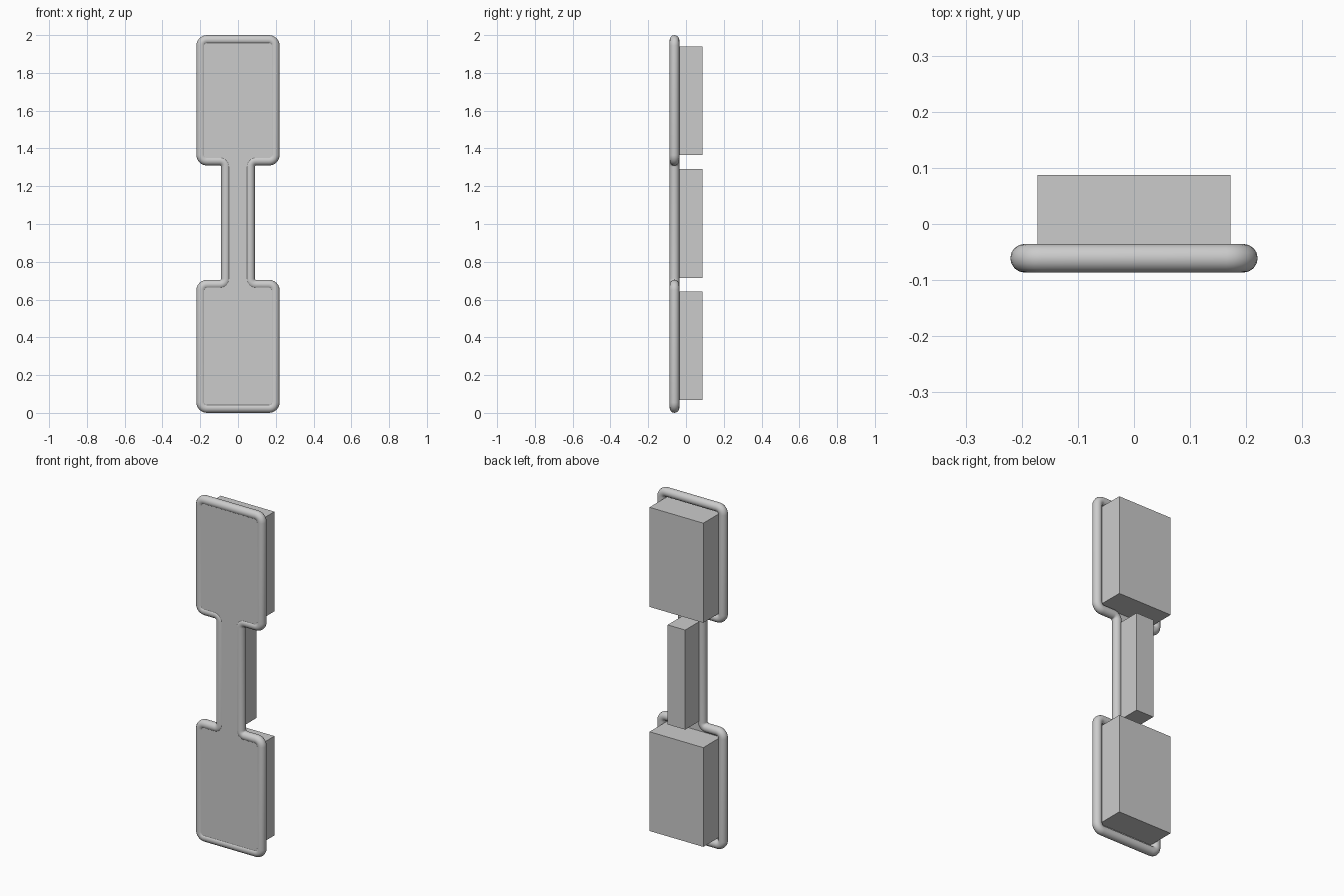
import bpy, bmesh, math
from mathutils import Vector

if "Cube" in bpy.data.objects:
    bpy.data.objects.remove(bpy.data.objects["Cube"])

TUBE_R = 0.0255
TUBE_Y = -0.061
BACK_Y = 0.0875


def finish(name, bm, smooth=False):
    bmesh.ops.recalc_face_normals(bm, faces=bm.faces)
    me = bpy.data.meshes.new(name)
    bm.to_mesh(me)
    bm.free()
    ob = bpy.data.objects.new(name, me)
    bpy.context.collection.objects.link(ob)
    if smooth:
        for p in me.polygons:
            p.use_smooth = True
    return ob


def box(name, hx, y0, y1, z0, z1):
    bm = bmesh.new()
    bmesh.ops.create_cube(bm, size=1)
    for v in bm.verts:
        v.co = (v.co.x * 2 * hx, (y0 + y1) / 2 + v.co.y * (y1 - y0),
                (z0 + z1) / 2 + v.co.z * (z1 - z0))
    return finish(name, bm)


def rounded(points, r, steps=6):
    """Fillet every right-angled corner of a closed (x, z) outline."""
    out = []
    for i, p in enumerate(points):
        p = Vector(p)
        a = (Vector(points[i - 1]) - p).normalized()
        b = (Vector(points[(i + 1) % len(points)]) - p).normalized()
        c = p + (a + b) * r
        for k in range(steps + 1):
            t = k / steps * math.pi / 2
            out.append(c - b * r * math.cos(t) - a * r * math.sin(t))
    return out


# dumbbell-shaped centre line shared by the rim and the front panel
W, N = 0.195, 0.064
LO, HI = 0.679, 1.335
right = [(W, TUBE_R), (W, LO), (N, LO), (N, HI), (W, HI), (W, 2 - TUBE_R)]
outline = rounded(right + [(-x, z) for x, z in reversed(right)], 0.031)

# tubular rim swept around the outline
bm = bmesh.new()
SIDES = 16
rings = []
n = len(outline)
for i, p in enumerate(outline):
    d = (outline[(i + 1) % n] - p).normalized() + (p - outline[i - 1]).normalized()
    d.normalize()
    side = Vector((d.y, 0, -d.x))
    centre = Vector((p.x, TUBE_Y, p.y))
    ring = []
    for k in range(SIDES):
        t = 2 * math.pi * k / SIDES
        ring.append(bm.verts.new(centre + side * TUBE_R * math.cos(t)
                                 + Vector((0, TUBE_R * math.sin(t), 0))))
    rings.append(ring)
for i in range(n):
    a, b = rings[i], rings[(i + 1) % n]
    for k in range(SIDES):
        m = (k + 1) % SIDES
        bm.faces.new((a[k], a[m], b[m], b[k]))
finish("rim_tube", bm, smooth=True)

# thin panel filling the rim near its front
bm = bmesh.new()
face = bm.faces.new([bm.verts.new((p.x, -0.081, p.y)) for p in outline])
ext = bmesh.ops.extrude_face_region(bm, geom=[face], use_keep_orig=True)
for v in ext["geom"]:
    if isinstance(v, bmesh.types.BMVert):
        v.co.y += 0.01
finish("front_panel", bm)

# solid blocks behind the panel
box("lower_block", 0.172, -0.074, BACK_Y, 0.068, 0.642)
box("middle_block", 0.056, -0.074, BACK_Y, 0.715, 1.291)
box("upper_block", 0.172, -0.074, BACK_Y, 1.364, 1.94)
